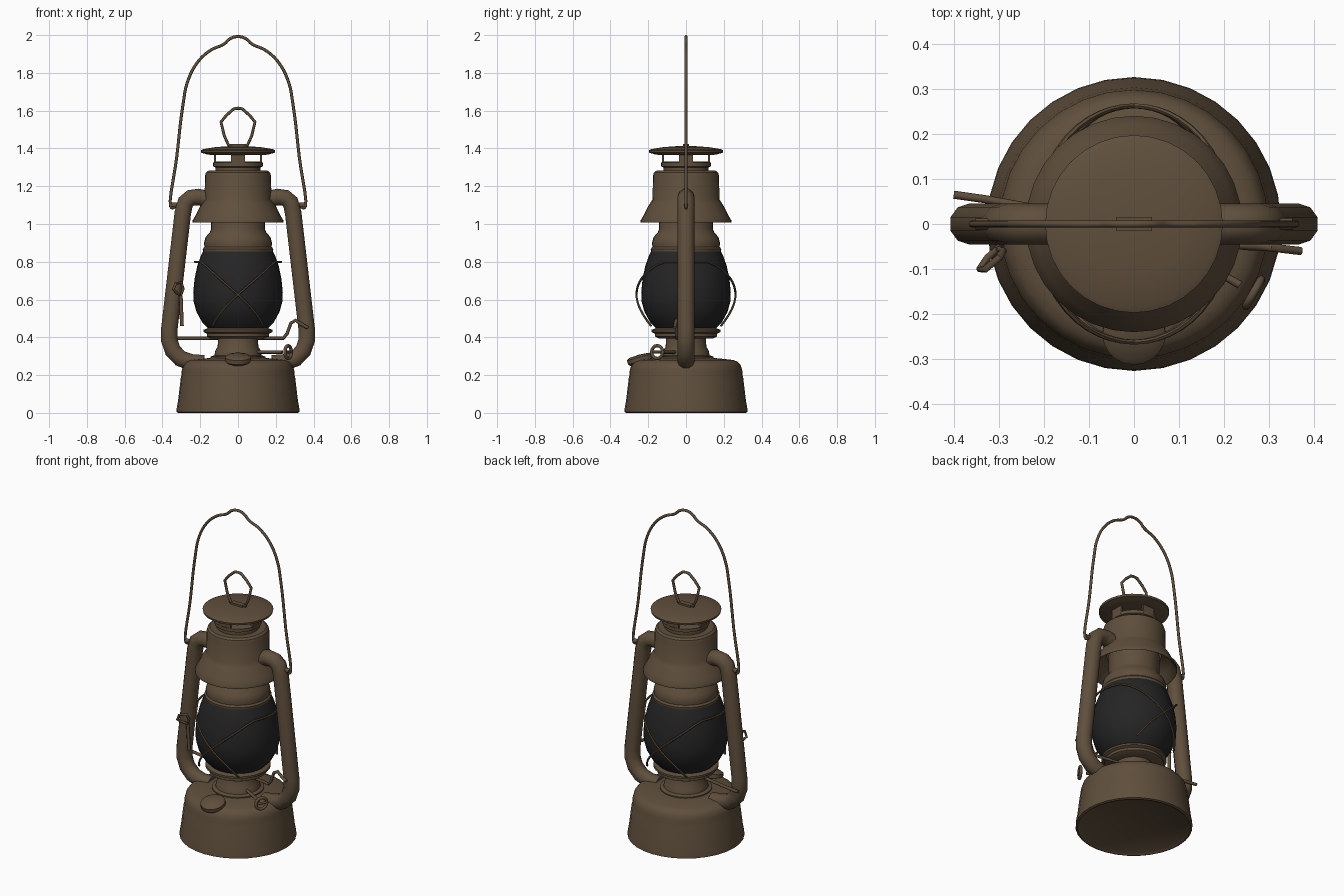
import bpy, bmesh, math
from math import sin, cos, radians, pi
from mathutils import Vector, Matrix

cube = bpy.data.objects.get("Cube")
if cube:
    bpy.data.objects.remove(cube, do_unlink=True)


def material(name, color):
    m = bpy.data.materials.new(name)
    m.use_nodes = True
    m.diffuse_color = color
    bsdf = m.node_tree.nodes["Principled BSDF"]
    bsdf.inputs["Base Color"].default_value = color
    bsdf.inputs["Roughness"].default_value = 0.6
    return m


BROWN = material("aged brown metal", (0.115, 0.078, 0.045, 1))
BLACK = material("smoked glass", (0.018, 0.018, 0.019, 1))


def select_only(ob):
    bpy.ops.object.select_all(action="DESELECT")
    ob.select_set(True)
    bpy.context.view_layer.objects.active = ob


def finish(name, bm, mat, angle=35):
    bmesh.ops.recalc_face_normals(bm, faces=bm.faces)
    me = bpy.data.meshes.new(name)
    bm.to_mesh(me)
    bm.free()
    me.materials.append(mat)
    ob = bpy.data.objects.new(name, me)
    bpy.context.collection.objects.link(ob)
    select_only(ob)
    bpy.ops.object.shade_smooth_by_angle(angle=radians(angle))
    return ob


def lathe(name, profile, mat=BROWN, steps=32, matrix=None):
    """Spin (radius, height) points around the z axis."""
    bm = bmesh.new()
    vs = [bm.verts.new((r, 0, z)) for r, z in profile]
    es = [bm.edges.new(pair) for pair in zip(vs, vs[1:])]
    bmesh.ops.spin(bm, geom=vs + es, axis=(0, 0, 1), cent=(0, 0, 0),
                   angle=2 * pi, steps=steps)
    bmesh.ops.remove_doubles(bm, verts=bm.verts, dist=0.0005)
    if matrix:
        bm.transform(matrix)
    return finish(name, bm, mat)


def tube(name, points, radius, closed=False, sides=2, smooth=False):
    """Sweep a round section along points, optionally through a smooth spline."""
    cu = bpy.data.curves.new(name, "CURVE")
    cu.dimensions = "3D"
    cu.bevel_depth = radius
    cu.bevel_resolution = sides
    cu.use_fill_caps = True
    if smooth:
        sp = cu.splines.new("BEZIER")
        sp.bezier_points.add(len(points) - 1)
        for b, p in zip(sp.bezier_points, points):
            b.co = p
            b.handle_left_type = b.handle_right_type = "AUTO"
        sp.resolution_u = 5
    else:
        sp = cu.splines.new("POLY")
        sp.points.add(len(points) - 1)
        for q, p in zip(sp.points, points):
            q.co = (*p, 1)
    sp.use_cyclic_u = closed
    cu.materials.append(BROWN)
    ob = bpy.data.objects.new(name, cu)
    bpy.context.collection.objects.link(ob)
    select_only(ob)
    bpy.ops.object.convert(target="MESH")
    bpy.ops.object.shade_smooth_by_angle(angle=radians(50))
    return ob


def block(name, size, matrix):
    bm = bmesh.new()
    bmesh.ops.create_cube(bm, size=1)
    bm.transform(matrix @ Matrix.Diagonal((*size, 1)))
    return finish(name, bm, BROWN)


def mirrored(half):
    """Mirror an x,z path that ends on the centre line."""
    left = [(-x, 0, z) for x, z in half]
    return left + [(-x, y, z) for x, y, z in reversed(left[:-1])]


# Fuel tank and burner
lathe("fuel_tank", [(0, 0.02), (0.30, 0.01), (0.315, 0), (0.326, 0.005), (0.324, 0.03),
                    (0.318, 0.06), (0.303, 0.185), (0.299, 0.20), (0.298, 0.225),
                    (0.29, 0.252), (0.275, 0.27), (0.25, 0.28), (0.14, 0.292), (0, 0.292)])
lathe("burner", [(0, 0.28), (0.145, 0.285), (0.145, 0.298), (0.125, 0.305), (0.12, 0.33),
                 (0.108, 0.35), (0.105, 0.40), (0, 0.40)])
lathe("globe_gallery", [(0, 0.395), (0.145, 0.395), (0.165, 0.405), (0.165, 0.42),
                        (0.182, 0.428), (0.182, 0.44), (0.155, 0.45), (0, 0.45)])

# Glass globe
lathe("globe", [(0, 0.44), (0.15, 0.44), (0.19, 0.48), (0.22, 0.535), (0.235, 0.59),
                (0.237, 0.64), (0.23, 0.71), (0.215, 0.78), (0.197, 0.83),
                (0.182, 0.862), (0, 0.862)], BLACK)

# Chimney, hood and vented cap
lathe("chimney_collar", [(0, 0.855), (0.185, 0.855), (0.187, 0.868), (0.178, 0.878),
                         (0.18, 0.90), (0.172, 0.93), (0.15, 0.955), (0.142, 0.975),
                         (0.142, 1.10), (0, 1.10)])
lathe("hood", [(0.15, 1.10), (0.17, 1.09), (0.205, 1.06), (0.232, 1.012), (0.24, 1.008),
               (0.24, 1.02), (0.222, 1.05), (0.203, 1.09), (0.19, 1.11), (0.177, 1.13),
               (0.175, 1.255), (0.17, 1.272), (0.157, 1.282), (0, 1.284)])
lathe("vent_collar", [(0, 1.28), (0.12, 1.28), (0.12, 1.30), (0.132, 1.305),
                      (0.132, 1.325), (0.118, 1.33), (0, 1.325)])
for i in range(4):
    turn = Matrix.Rotation(i * pi / 2, 4, "Z")
    block("vent_post", (0.012, 0.076, 0.06), turn @ Matrix.Translation((0.122, 0, 1.345)))
lathe("cap", [(0, 1.364), (0.135, 1.364), (0.17, 1.37), (0.195, 1.378), (0.197, 1.39),
              (0.185, 1.396), (0.12, 1.407), (0.05, 1.412), (0, 1.413)])
block("loop_clip", (0.08, 0.03, 0.016), Matrix.Translation((0, 0, 1.416)))

# Wire loop on the cap and the carrying bail
loop = mirrored([(0.05, 1.418), (0.072, 1.465), (0.09, 1.54), (0.062, 1.575),
                 (0.022, 1.61), (0, 1.613)])
tube("cap_loop", loop, 0.008, closed=True)
tube("bail", mirrored([(0.33, 1.10), (0.345, 1.085), (0.357, 1.095), (0.325, 1.35),
                       (0.29, 1.64), (0.268, 1.75), (0.215, 1.855), (0.145, 1.92),
                       (0.075, 1.952), (0.04, 1.982), (0, 1.992)]), 0.008, smooth=True)

# Side air tubes with bail ears
for side in (-1, 1):
    path = [(0.15, 1.13), (0.21, 1.143), (0.25, 1.138), (0.278, 1.115), (0.292, 1.06),
            (0.364, 0.44), (0.364, 0.385), (0.345, 0.33), (0.305, 0.288),
            (0.25, 0.268), (0.18, 0.262)]
    tube("side_tube", [(side * x, 0, z) for x, z in path], 0.046, sides=3)
    tube("bail_ear", [(side * 0.28, 0, 1.10), (side * 0.352, 0, 1.10)], 0.013)

# Filler neck and cap, tilted towards the front
lathe("filler_cap", [(0, -0.10), (0.035, -0.10), (0.04, -0.05), (0.062, -0.03),
                     (0.07, -0.022), (0.07, 0), (0.055, 0.01), (0, 0.014)], steps=20,
      matrix=Matrix.Translation((0, -0.245, 0.295)) @ Matrix.Rotation(radians(15), 4, "X"))

# Wick stem and ring-shaped knob
out = Vector((0.87, -0.5, 0))
stem_end = Vector((0.235, -0.135, 0.322))
tube("wick_stem", [Vector((0.08, -0.046, 0.322)), stem_end], 0.009)
across = Vector((0.5, 0.87, 0))
centre = stem_end + out * 0.035
tube("wick_knob", [centre + (across * cos(a) + Vector((0, 0, 1)) * sin(a)) * 0.034
                   for a in (i * pi / 8 for i in range(16))], 0.009, closed=True)
tube("wick_knob_bar", [centre - across * 0.034, centre + across * 0.034], 0.007)

# Crank rod beneath the globe, and globe lifter on the right side
tube("crank_rod", [(-0.40, 0.065, 0.395), (-0.33, 0.055, 0.395), (0.24, -0.048, 0.395),
                   (0.26, -0.05, 0.42), (0.28, -0.05, 0.475), (0.305, -0.052, 0.49),
                   (0.335, -0.056, 0.47), (0.37, -0.06, 0.45)], 0.009)
tube("lifter_rod", [(-0.297, -0.05, 0.46), (-0.303, -0.055, 0.62)], 0.01)
tube("lifter_loop", [(-0.303, -0.055, 0.62), (-0.29, -0.06, 0.655), (-0.30, -0.075, 0.69),
                     (-0.33, -0.10, 0.685), (-0.342, -0.10, 0.655), (-0.325, -0.075, 0.635)],
     0.008, closed=True)


# Crossed guard wires over front and back of the globe, joined round the sides
def guard_point(t, sx, sy):
    z = 0.80 - 0.34 * t
    r = 0.262 - 0.034 * ((z - 0.63) / 0.17) ** 2
    a = radians(60 - 96 * t ** 0.7)
    return (sx * r * sin(a), sy * r * cos(a), z)


for s in (-1, 1):
    for sy in (-1, 1):
        tube("guard_wire", [guard_point(i / 16, s, sy) for i in range(17)], 0.006, sides=1)
    tube("guard_side_wire", [(s * 0.228 * cos(a), 0.228 * sin(a), 0.80)
                             for a in (radians(d) for d in range(-30, 31, 6))], 0.006, sides=1)
